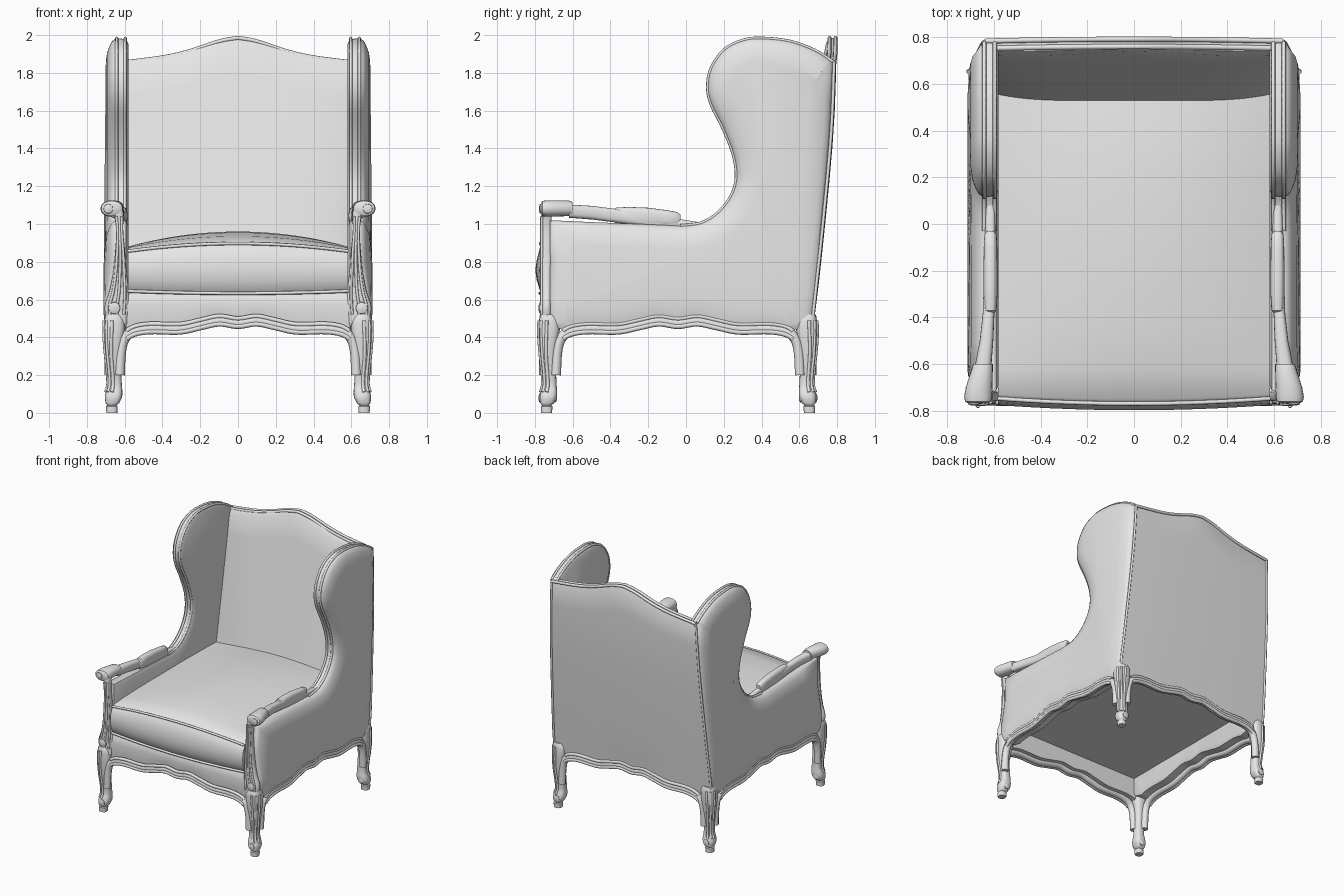
import bpy, bmesh, math

if "Cube" in bpy.data.objects:
    bpy.data.objects.remove(bpy.data.objects["Cube"])

MAT = bpy.data.materials.new("plain grey")
MAT.diffuse_color = (0.8, 0.8, 0.8, 1)
MAT.use_nodes = True
MAT.node_tree.nodes["Principled BSDF"].inputs["Base Color"].default_value = MAT.diffuse_color


def spline(pts, n=6):
    """Catmull-Rom resampling of any-dimension points."""
    out = []
    for i in range(len(pts) - 1):
        a, b, c, d = pts[max(i - 1, 0)], pts[i], pts[i + 1], pts[min(i + 2, len(pts) - 1)]
        for k in range(n):
            t = k / n
            out.append(tuple(0.5 * (2 * q + (r - p) * t + (2 * p - 5 * q + 4 * r - s) * t * t
                                    + (3 * q - p - 3 * r + s) * t ** 3)
                             for p, q, r, s in zip(a, b, c, d)))
    return out + [tuple(pts[-1])]


def interp(pts, x):
    for (x0, y0), (x1, y1) in zip(pts, pts[1:]):
        if x <= x1:
            return y0 + (y1 - y0) * max(0, (x - x0) / (x1 - x0))
    return pts[-1][1]


def clamp(v):
    return max(0.0, min(1.0, v))


def finish(name, me, mirror, angle):
    me.materials.clear()
    me.materials.append(MAT)
    me.shade_smooth()
    me.set_sharp_from_angle(angle=math.radians(angle))
    ob = bpy.data.objects.new(name, me)
    bpy.context.collection.objects.link(ob)
    if mirror:
        ob.modifiers.new("mirror", 'MIRROR').use_mirror_merge = False
    return ob


def loft(name, rings, mirror=False, angle=40):
    """Skin a list of closed rings and cap both ends."""
    bm = bmesh.new()
    vs = [[bm.verts.new(p) for p in r] for r in rings]
    n = len(rings[0])
    for a, b in zip(vs, vs[1:]):
        for i in range(n):
            j = (i + 1) % n
            bm.faces.new((a[i], a[j], b[j], b[i]))
    bm.faces.new(vs[0])
    bm.faces.new(vs[-1])
    bmesh.ops.recalc_face_normals(bm, faces=bm.faces)
    me = bpy.data.meshes.new(name)
    bm.to_mesh(me)
    bm.free()
    return finish(name, me, mirror, angle)


def tube(name, pts, r, mirror=False):
    cu = bpy.data.curves.new(name, 'CURVE')
    cu.dimensions = '3D'
    cu.bevel_depth, cu.bevel_resolution, cu.use_fill_caps = r, 2, True
    sp = cu.splines.new('POLY')
    sp.points.add(len(pts) - 1)
    for p, q in zip(sp.points, pts):
        p.co = (*q, 1)
    tmp = bpy.data.objects.new(name + " path", cu)
    bpy.context.collection.objects.link(tmp)
    me = bpy.data.meshes.new_from_object(tmp.evaluated_get(bpy.context.evaluated_depsgraph_get()))
    bpy.data.objects.remove(tmp)
    return finish(name, me, mirror, 50)


def section(rx, ry, p=0.7, n=20):
    """Rounded-square cross-section."""
    f = lambda v: math.copysign(abs(v) ** p, v)
    return [(rx * f(math.cos(2 * math.pi * i / n)), ry * f(math.sin(2 * math.pi * i / n))) for i in range(n)]


def along_y(stations, p=0.7):
    return [[(x + a, y, z + b) for a, b in section(rx, rz, p)] for y, x, z, rx, rz in stations]


# shared guide curves
half = [(0, .475), (.16, .488), (.32, .468), (.5, .445), (.75, .447), (.9, .43), (.97, .39), (1.0, .32), (1.01, .2)]
RAIL = spline([(-t, z) for t, z in half[:0:-1]] + half, 5)
WAVE = [p for p in RAIL if abs(p[0]) < .91]
BACK = spline([(.45, .665), (1.0, .725), (1.5, .77), (1.9, .785), (2.0, .785)])
CREST = spline([(0, 1.993), (.1, 1.975), (.25, 1.925), (.4, 1.89), (.64, 1.86)])
yb = lambda z: interp(BACK, z)
top = lambda x: interp(CREST, abs(x))
edge_x = lambda z: .69 - .055 * clamp((z - .6) / 1.26)

# side panel with wing: outline in (y, z), inset rings give the soft bulge
wing = spline([(-.03, .99), (.08, 1.005), (.17, 1.06), (.24, 1.15), (.267, 1.25), (.25, 1.37), (.195, 1.51),
               (.135, 1.63), (.115, 1.72), (.132, 1.82), (.2, 1.92), (.3, 1.972), (.4, 1.983),
               (.55, 1.967), (.68, 1.92), (.777, 1.86)], 4)
outline = [(-.72, .46), (-.72, .6), (-.72, .8), (-.72, 1.02), (-.5, 1.01), (-.25, 1.0)] + wing
outline += [(yb(z) - .008, z) for z in (1.65, 1.45, 1.25, 1.05, .85, .65, .46)]
outline += [(-.0425 + .64 * t, z) for t, z in WAVE[::-1]]


def inset(pts, d):
    out = []
    for i, (y, z) in enumerate(pts):
        ns = []
        for a, b in ((pts[i - 1], pts[i]), (pts[i], pts[(i + 1) % len(pts)])):
            l = math.hypot(b[0] - a[0], b[1] - a[1])
            ns.append(((b[1] - a[1]) / l, -(b[0] - a[0]) / l))
        (a, b), (c, e) = ns
        k = d / max(.5, 1 + a * c + b * e)
        out.append((y + k * (a + c), z + k * (b + e)))
    return out


def rim_x(y, z):
    if z < .62 or y > yb(z) - .03:
        return edge_x(z)
    return .645


rings = [[(.58, y, z) for y, z in inset(outline, .03)], [(.592, y, z) for y, z in inset(outline, .004)]]
for d, s in ((0, 0), (.012, .35), (.035, .6), (.075, .87), (.125, 1)):
    rings.append([((1 - s) * rim_x(*o) + s * (.70 + .013 * clamp((1.1 - o[1]) / .4)), *p)
                  for o, p in zip(outline, inset(outline, d))])
loft("side_panel_with_wing", rings, True, 50)
for i, x in enumerate((.597, .642)):
    tube("wing_piping_%d" % i, [(x, y, z) for y, z in wing], .009, True)
tube("back_corner_piping", [(edge_x(z), yb(z), z) for z in [.5 + .1 * i for i in range(14)] + [1.855]], .009, True)

# backrest: lofted across the width
rings = []
for i in range(33):
    s = -1 + i / 16
    zt = top(s * .635)
    yf = lambda z: .535 + .205 * (z - .95) + .06 * s ** 4 * (2 - z)
    bulge = .012 * (1 - s * s)
    prof = [(yb(.46) + bulge, interp([(p[0], p[1]) for p in WAVE], s) + .01)]
    prof += [(yb(.5 + (zt - .53) * k / 8) + bulge, .5 + (zt - .53) * k / 8) for k in range(1, 9)]
    prof += [(yb(zt) + bulge - .012, zt - .008), (yf(zt) + .012, zt - .008)]
    prof += [(yf(.6 + (zt - .635) * k / 8), .6 + (zt - .635) * k / 8) for k in range(8, -1, -1)]
    prof += [(.63, .6), (.63, .5)]
    rings.append([(s * edge_x(z), y, z) for y, z in prof])
loft("backrest", rings)
xs = [-.635 + 1.27 * i / 40 for i in range(41)]
for i, y in enumerate((.752, .784)):
    tube("crest_piping_%d" % i, [(x, y + .008 * (1 - (x / .635) ** 2), top(x) - .008) for x in xs], .011)

# seat cushion: crowned, with piping along the front edges
rings, pipes = [], ([], [])
for i in range(25):
    u = -1 + i / 12
    w = 1 - u * u
    f = -.748 - .022 * w
    prof = [(.62, .63), (0, .63), (-.6, .63), (f + .015, .637 - .012 * w), (f, .65 - .012 * w),
            (f - .02, .70), (f - .028, .755), (f - .02, .81), (f, .85 + .04 * w), (f + .02, .865 + .042 * w),
            (-.62, .875 + .06 * w), (-.4, .88 + .075 * w), (-.1, .88 + .08 * w), (.2, .88 + .078 * w),
            (.45, .875 + .06 * w), (.62, .87 + .04 * w)]
    rings.append([(u * .583, y, z) for y, z in prof])
    pipes[0].append((u * .583, f - .002, .645 - .012 * w))
    pipes[1].append((u * .583, f, .856 + .041 * w))
loft("seat_cushion", rings)
for n, p in zip(("lower", "upper"), pipes):
    tube("cushion_%s_piping" % n, p, .009)

# upholstered front seat rail and underside board
rings = []
for t, z in WAVE:
    rings.append([(t * .66, y, h) for y, h in
                  ((-.69, z), (-.745, z), (-.752, z + .05), (-.757, .57), (-.75, .62), (-.735, .645), (-.69, .645))])
loft("front_seat_rail", rings)
loft("underside_board", [[(x, y, z) for x, y in ((-.6, -.72), (.6, -.72), (.6, .65), (-.6, .65))] for z in (.6, .63)])

# carved apron mouldings on all four sides, running down into the legs
for i, (r, dz, out) in enumerate(((.027, 0, 0), (.013, -.018, .018), (.012, .024, .014))):
    pts = [p for p in RAIL if i == 0 or abs(p[0]) < .95]
    tube("front_apron_moulding_%d" % i, [(t * .62, -.75 - out, z + dz) for t, z in pts], r)
    tube("back_apron_moulding_%d" % i, [(t * .62, .664 + out, z + dz) for t, z in pts], r)
    tube("side_apron_moulding_%d" % i, [(.68 + out, -.0425 + t * .64, z + dz) for t, z in pts], r, True)

# cabriole legs: (height, inset from corner, half width)
LEG = [(0, .042, .029), (.035, .042, .031), (.04, .042, .024), (.05, .045, .035), (.08, .05, .045), (.11, .054, .044),
       (.15, .058, .037), (.22, .055, .037), (.3, .05, .041), (.38, .052, .05), (.44, .056, .056), (.49, .056, .054),
       (.52, .05, .04)]
for name, cy, s in (("front", -.78, 1), ("back", .695, -1)):
    loft(name + "_leg", [[(.71 - d + a, cy + s * d + b, z) for a, b in section(r, r)]
                         for z, d, r in LEG[:3] + spline(LEG[3:], 4)], True)
    for k, (ax, ay) in enumerate(((.74, .74), (1, .25), (.25, 1))):
        tube("%s_leg_carved_rib_%d" % (name, k),
             [(.71 - d + r * ax, cy + s * (d - r * ay), z) for z, d, r in spline(LEG[5:12], 4)], .009, True)
    # small volutes above the foot
    loft(name + "_foot_volute", along_y([(cy + s * y, .66, .08, r, r) for y, r in
                                         ((.0, .012), (.004, .024), (.09, .024), (.098, .012))], 1), True)

# front arm posts: (height, inner x, outer x)
POST = spline([(.47, .585, .68), (.52, .58, .702), (.57, .575, .705), (.64, .578, .682), (.74, .588, .662),
               (.86, .598, .65), (.96, .608, .645), (1.04, .606, .655), (1.09, .61, .68)], 4)
loft("arm_post", [[((a + b) / 2 + p, -.738 + q, z) for p, q in section((b - a) / 2, .027)] for z, a, b in POST], True)
for i, k in enumerate((.2, .5, .8)):
    tube("arm_post_carved_rib_%d" % i, [(a + (b - a) * k, -.764, z) for z, a, b in POST[4:-4]], .008, True)
loft("post_foot_volute", along_y([(y, .655, .555, r, r) for y, r in
                                  ((-.78, .015), (-.775, .03), (-.74, .036), (-.70, .036))], 1), True)

# arm rail, scrolled hand rest and padded top
loft("arm_rail", along_y([(-.62, .648, 1.068, .036, .035), (-.5, .632, 1.06, .029, .036), (-.38, .623, 1.045, .025, .036),
                          (-.03, .616, .995, .022, .03), (.08, .615, .99, .02, .018)]), True)
loft("arm_scroll", along_y([(-.768, .668, 1.082, .044, .03), (-.76, .668, 1.082, .056, .04), (-.74, .668, 1.082, .06, .043),
                            (-.70, .664, 1.082, .057, .043), (-.62, .65, 1.083, .045, .041),
                            (-.6, .647, 1.08, .042, .036)], .9), True)
loft("scroll_volute", along_y([(y, .686, 1.081, r, r) for y, r in ((-.778, .012), (-.774, .024), (-.75, .03))], 1), True)
loft("arm_pad", along_y([(-.382, .615, 1.045, .016, .028), (-.37, .615, 1.045, .026, .042), (-.3, .615, 1.043, .03, .047),
                         (-.2, .615, 1.038, .03, .048), (-.1, .615, 1.03, .029, .043), (-.045, .615, 1.026, .026, .037),
                         (-.03, .615, 1.025, .016, .024)]), True)
